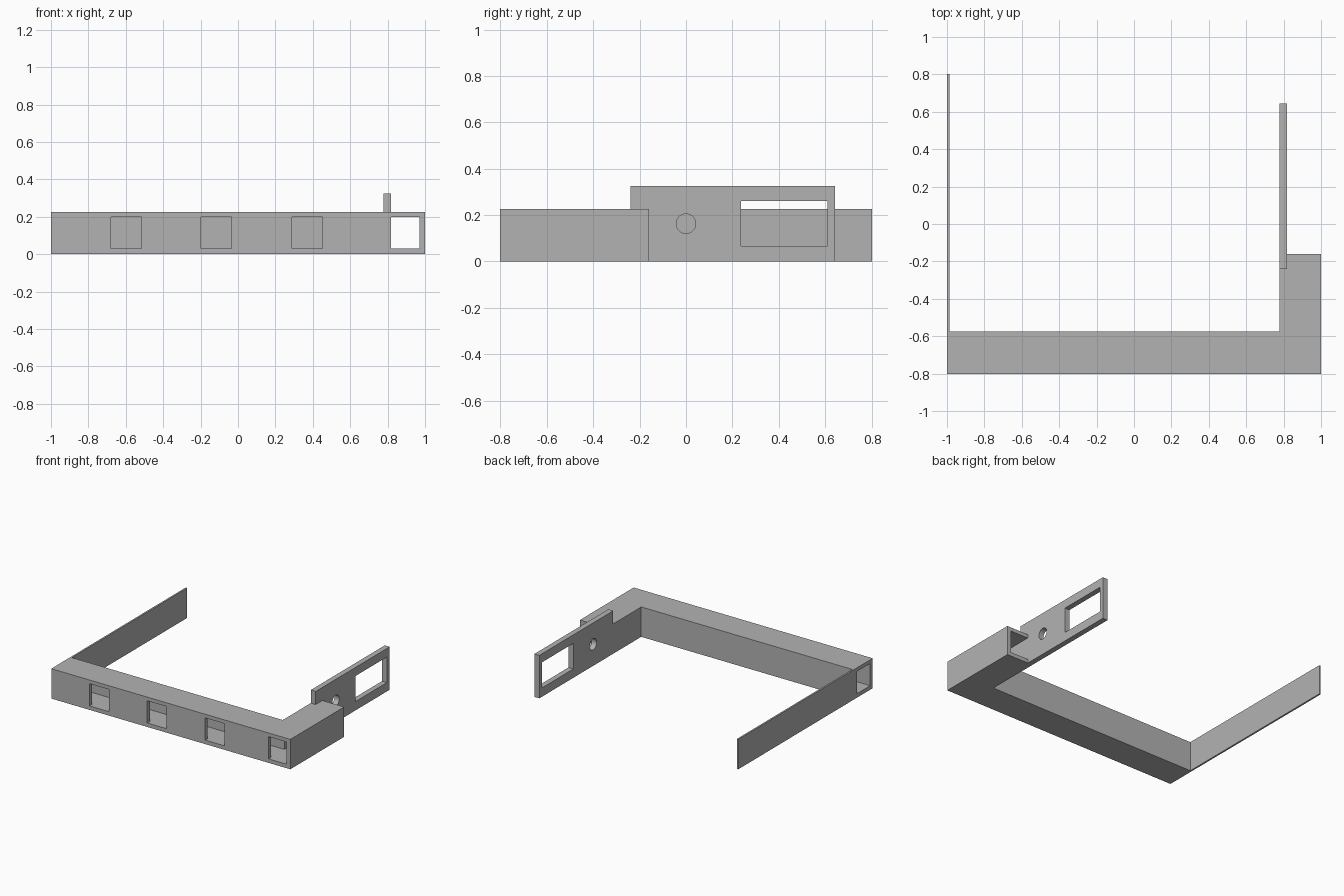
import bpy
import bmesh
from math import cos, sin, tau
from mathutils import Vector

if "Cube" in bpy.data.objects:
    bpy.data.objects.remove(bpy.data.objects["Cube"], do_unlink=True)

grey = bpy.data.materials.new("plain grey")
grey.use_nodes = True
grey.diffuse_color = (0.45, 0.45, 0.45, 1)
grey.node_tree.nodes["Principled BSDF"].inputs["Base Color"].default_value = grey.diffuse_color


def prism(name, outline, low, high, axis="z"):
    """Extrude a flat outline: (x, y) along z, or (y, z) along x."""
    def place(p):
        return (p[0], p[1], low) if axis == "z" else (low, p[0], p[1])
    bm = bmesh.new()
    face = bm.faces.new([bm.verts.new(place(p)) for p in outline])
    top = bmesh.ops.extrude_face_region(bm, geom=[face])["geom"]
    shift = Vector((0, 0, high - low)) if axis == "z" else Vector((high - low, 0, 0))
    bmesh.ops.translate(bm, vec=shift, verts=[v for v in top if isinstance(v, bmesh.types.BMVert)])
    bmesh.ops.recalc_face_normals(bm, faces=bm.faces)
    mesh = bpy.data.meshes.new(name)
    bm.to_mesh(mesh)
    bm.free()
    mesh.materials.append(grey)
    obj = bpy.data.objects.new(name, mesh)
    bpy.context.collection.objects.link(obj)
    return obj


def rect(a0, b0, a1, b1):
    return [(a0, b0), (a1, b0), (a1, b1), (a0, b1)]


def cut(obj, cutter):
    """Subtract the cutter for good and discard it."""
    cutter.hide_render = True
    mod = obj.modifiers.new("cut", "BOOLEAN")
    mod.operation = "DIFFERENCE"
    mod.solver = "EXACT"
    mod.object = cutter
    bpy.context.view_layer.objects.active = obj
    bpy.ops.object.modifier_apply(modifier=mod.name)
    bpy.data.objects.remove(cutter, do_unlink=True)


FRONT, BACK = -0.803, 0.803
BAR_BACK, LEG_END = -0.575, -0.16
HEIGHT, WALL = 0.226, 0.03
PLATE_IN, PLATE_OUT = 0.777, 0.818

# L-shaped hollow frame: long front bar and short side leg
frame = prism("hollow_frame", [
    (-1, FRONT), (1, FRONT), (1, LEG_END), (PLATE_IN, LEG_END),
    (PLATE_IN, BAR_BACK), (-1, BAR_BACK)], 0, HEIGHT)

# Hollow, open at both ends, with the front windows branching off it
inner_front, inner_back = FRONT + WALL, BAR_BACK - 0.04
outside = FRONT - 0.1
hollow = [(-1.1, inner_front)]
for left, right in ((-0.68, -0.517), (-0.197, -0.034), (0.288, 0.451), (PLATE_OUT, 0.97)):
    hollow += [(left, inner_front), (left, outside), (right, outside)]
    if right < PLATE_OUT:
        hollow.append((right, inner_front))
hollow += [(0.97, 0), (PLATE_OUT, 0), (PLATE_OUT, inner_back), (-1.1, inner_back)]
cut(frame, prism("hollow_cutter", hollow, WALL, HEIGHT - WALL + 0.002))

# Raised side plate, with a tab resting on the leg
plate = prism("side_plate", [
    (LEG_END, 0), (0.643, 0), (0.643, 0.325), (-0.24, 0.325),
    (-0.24, HEIGHT), (LEG_END, HEIGHT)], PLATE_IN, PLATE_OUT, "x")
cut(plate, prism("window_cutter", rect(0.237, 0.067, 0.61, 0.26), 0.7, 0.9, "x"))
circle = [(0.042 * cos(tau * i / 32), 0.163 + 0.042 * sin(tau * i / 32)) for i in range(32)]
cut(plate, prism("round_hole_cutter", circle, 0.7, 0.9, "x"))

# Thin strip running back from the other end
prism("thin_strip", rect(-1, BAR_BACK, -0.987, BACK), 0, HEIGHT)
